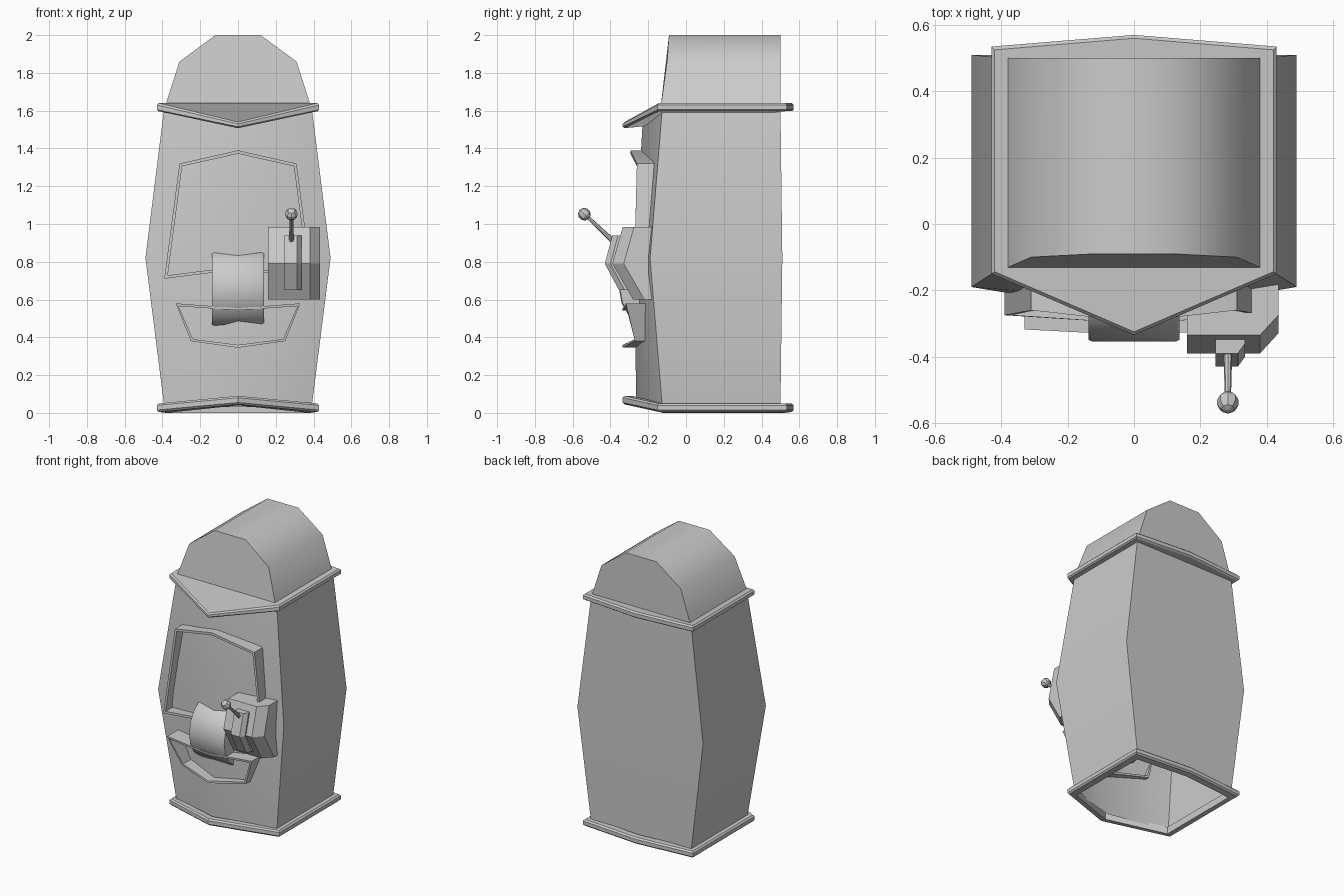
import bpy, bmesh, math
from mathutils import Vector

if "Cube" in bpy.data.objects:
    bpy.data.objects.remove(bpy.data.objects["Cube"])


def loft(name, rings, cap_start=False, cap_end=False, loop=False, angle=30):
    """Skin a list of equal-length point rings."""
    bm = bmesh.new()
    vs = [[bm.verts.new(p) for p in r] for r in rings]
    n = len(vs[0])
    pairs = list(zip(vs, vs[1:])) + ([(vs[-1], vs[0])] if loop else [])
    for a, b in pairs:
        for i in range(n):
            j = (i + 1) % n
            bm.faces.new((a[i], a[j], b[j], b[i]))
    if cap_start:
        bm.faces.new(vs[0][::-1])
    if cap_end:
        bm.faces.new(vs[-1])
    bmesh.ops.recalc_face_normals(bm, faces=bm.faces)
    me = bpy.data.meshes.new(name)
    bm.to_mesh(me)
    bm.free()
    ob = bpy.data.objects.new(name, me)
    bpy.context.collection.objects.link(ob)
    bpy.context.view_layer.objects.active = ob
    ob.select_set(True)
    if angle:
        bpy.ops.object.shade_smooth_by_angle(angle=math.radians(angle))
    ob.select_set(False)
    return ob


def plan(w, front, apex, back, back_apex, z, z_apex):
    """Six-sided plan with a pointed front."""
    return [(0, apex, z_apex), (w, front, z), (w, back, z),
            (0, back_apex, z), (-w, back, z), (-w, front, z)]


# Hollow barrel-shaped body
loft("body", [plan(.39, -.125, -.265, .5, .5, .03, .07),
              plan(.49, -.19, -.27, .51, .51, .82, .82),
              plan(.39, -.125, -.23, .5, .5, 1.62, 1.53)], angle=75)


# Trims: open ring at the base, solid slab under the roof
def trim_ring(z, za, s=0.0):
    return plan(.43 - s, -.15 + s * .6, -.335 + s, .535 - s, .57 - s, z, za)


loft("base_trim", [trim_ring(.005, .045, .01), trim_ring(.015, .055), trim_ring(.04, .08),
                   trim_ring(.05, .09, .01), trim_ring(.05, .09, .05),
                   trim_ring(0, .04, .05)], loop=True)
loft("top_trim", [trim_ring(1.597, 1.507, .01), trim_ring(1.605, 1.515), trim_ring(1.63, 1.53),
                  trim_ring(1.64, 1.54, .01)], True, True)

# Faceted vaulted roof with smooth shading
arch = [(.39, 1.61, -.135), (.31, 1.86, -.10), (.12, 2.0, -.09)]
arch += [(-x, z, y) for x, z, y in reversed(arch)]
loft("roof", [[(x, y, z) for x, z, y in arch], [(x, .5, z) for x, z, y in arch]],
     True, True, angle=75)


# Raised frames for the window and the tray
def frame(name, half, depth, t):
    """Mirror half an outline (first and last on x = 0) into a thin-walled frame."""
    pts = [Vector(p) for p in half]
    pts += [Vector((-p.x, p.y, p.z)) for p in reversed(pts[1:-1])]
    mid_z = (max(p.z for p in pts) + min(p.z for p in pts)) / 2
    hx = max(abs(p.x) for p in pts)
    hz = max(abs(p.z - mid_z) for p in pts)
    inner = [Vector((p.x * (1 - t / hx), p.y, mid_z + (p.z - mid_z) * (1 - t / hz))) for p in pts]
    d = Vector((0, depth, 0))
    loft(name, [[p + d for p in pts], pts, inner, [p + d for p in inner]], loop=True)


frame("window_frame", [(0, -.295, 1.39), (.31, -.26, 1.32), (.39, -.275, .71), (0, -.30, .76)],
      .10, .018)
frame("tray", [(0, -.335, .555), (.33, -.318, .58), (.25, -.27, .38), (0, -.335, .345)],
      .12, .015)

# Curved drum in the middle
N = 16
drum = []
for x, s in ((-.137, .97), (-.125, 1), (.125, 1), (.137, .97)):
    drum.append([(x, -.17 - .185 * s * math.cos(2 * math.pi * i / N),
                  .66 + .21 * s * math.sin(2 * math.pi * i / N)) for i in range(N)])
loft("drum", drum, True, True)


# Lever housing: bent boxes chamfered on the right
def housing(name, x0, x1, cx, cy, back, levels):
    rings = [[(x0, back, z), (x0, y, z), (x1 - cx, y, z), (x1, y + cy, z), (x1, back, z)]
             for y, z in levels]
    loft(name, rings, True, True, angle=0)


housing("lever_housing", .16, .435, .055, .06, -.16,
        [(-.28, .60), (-.39, .79), (-.335, .985)])
housing("lever_plate", .245, .335, .022, .03, -.25,
        [(-.355, .65), (-.43, .79), (-.39, .94)])

# Lever rod and knob
a, b = Vector((.283, -.36, .885)), Vector((.283, -.535, 1.05))
bpy.ops.mesh.primitive_cone_add(vertices=8, radius1=.014, radius2=.009,
                                depth=(b - a).length, location=(a + b) / 2)
rod = bpy.context.object
rod.name = "lever_rod"
rod.rotation_euler = (b - a).to_track_quat('Z', 'Y').to_euler()
bpy.ops.mesh.primitive_uv_sphere_add(segments=8, ring_count=5, radius=.034,
                                     location=(.283, -.538, 1.052))
knob = bpy.context.object
knob.name = "lever_knob"
knob.rotation_euler = rod.rotation_euler
